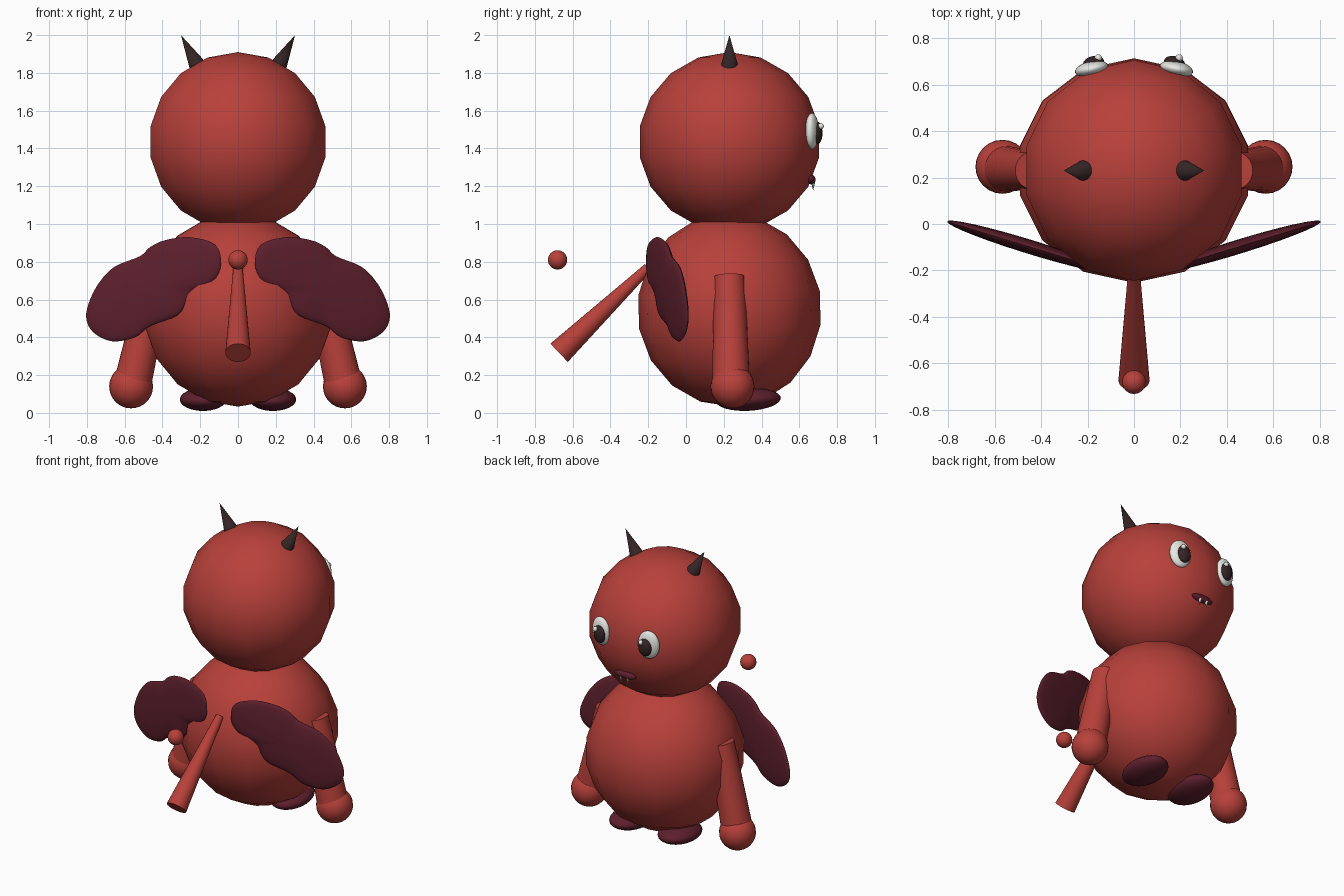
import bpy, bmesh, math
from mathutils import Matrix, Vector

cube = bpy.data.objects.get("Cube")
if cube:
    bpy.data.objects.remove(cube, do_unlink=True)


def material(name, rgb):
    m = bpy.data.materials.new(name)
    m.use_nodes = True
    m.diffuse_color = (*rgb, 1)
    m.node_tree.nodes["Principled BSDF"].inputs["Base Color"].default_value = (*rgb, 1)
    return m


RED = material("red_skin", (0.48, 0.052, 0.043))
MAROON = material("dark_maroon", (0.11, 0.014, 0.026))
DARK = material("dark_brown", (0.036, 0.018, 0.018))
WHITE = material("off_white", (0.8, 0.8, 0.77))


def finish(name, bm, mat):
    """Turn a bmesh into a smooth-shaded object of one colour."""
    bmesh.ops.recalc_face_normals(bm, faces=bm.faces)
    mesh = bpy.data.meshes.new(name)
    bm.to_mesh(mesh)
    bm.free()
    mesh.materials.append(mat)
    ob = bpy.data.objects.new(name, mesh)
    bpy.context.collection.objects.link(ob)
    bpy.ops.object.select_all(action="DESELECT")
    ob.select_set(True)
    bpy.context.view_layer.objects.active = ob
    bpy.ops.object.shade_smooth_by_angle(angle=math.radians(50))
    return ob


def ellipsoid(name, centre, radii, mat, segments=24, rings=16, turn=0, tilt=0):
    bm = bmesh.new()
    bmesh.ops.create_uvsphere(bm, u_segments=segments, v_segments=rings, radius=1)
    rot = Matrix.Rotation(math.radians(turn), 4, "Z") @ Matrix.Rotation(math.radians(tilt), 4, "X")
    bm.transform(Matrix.Translation(centre) @ rot @ Matrix.Diagonal((*radii, 1)))
    return finish(name, bm, mat)


def taper(name, start, end, r_start, r_end, mat, segments=24):
    """Capped cone between two points."""
    start, end = Vector(start), Vector(end)
    axis = end - start
    bm = bmesh.new()
    bmesh.ops.create_cone(bm, cap_ends=True, segments=segments,
                          radius1=r_start, radius2=r_end, depth=axis.length)
    rot = axis.to_track_quat("Z", "Y").to_matrix().to_4x4()
    bm.transform(Matrix.Translation((start + end) / 2) @ rot)
    bmesh.ops.remove_doubles(bm, verts=bm.verts, dist=1e-5)
    return finish(name, bm, mat)


# Wing outline (x, z) on the +x side, clockwise from the top
WING = [(.254, .93), (.387, .914), (.466, .877), (.52, .829), (.65, .776), (.73, .697),
        (.783, .60), (.804, .506), (.767, .427), (.667, .379), (.545, .40), (.466, .458),
        (.32, .517), (.265, .60), (.23, .644), (.13, .70), (.09, .787), (.12, .89)]


def smooth_loop(points, steps=4):
    """Closed Catmull-Rom curve through the points."""
    pts = [Vector(p) for p in points]
    n, out = len(pts), []
    for i in range(n):
        a, b, c, d = (pts[(i + k) % n] for k in (-1, 0, 1, 2))
        for s in range(steps):
            t = s / steps
            out.append((2 * b + (c - a) * t + (2 * a - 5 * b + 4 * c - d) * t ** 2
                        + (3 * b - a - 3 * c + d) * t ** 3) / 2)
    return out


def wing(name, side):
    """Cushion-shaped plate lying in a plane swept away from the body."""
    loop = smooth_loop(WING)
    mid = Vector((.45, .665))
    bm = bmesh.new()

    def ring(angle):
        f, h = math.cos(angle), .032 * math.sin(angle)
        verts = []
        for p in loop:
            q = mid + (p - mid) * f
            verts.append(bm.verts.new((side * q.x, -.235 + .305 * q.x + h, q.y)))
        return verts

    rings = [ring(math.radians(a)) for a in range(-84, 85, 12)]
    n = len(loop)
    for lo, hi in zip(rings, rings[1:]):
        for i in range(n):
            bm.faces.new((lo[i], lo[(i + 1) % n], hi[(i + 1) % n], hi[i]))
    bm.faces.new(rings[0])
    bm.faces.new(rings[-1])
    return finish(name, bm, MAROON)


# Head and body
ellipsoid("head", (0, .23, 1.435), (.482, .482, .475), RED, 14, 9)
ellipsoid("body", (0, .23, .545), (.51, .488, .512), RED, 14, 9, tilt=1.5)

# Tail with its separate ball
taper("tail", (0, -.672, .318), (0, -.2, .77), .067, .025, RED)
ellipsoid("tail_ball", (0, -.68, .81), (.051, .051, .051), RED)

# Mouth
ellipsoid("mouth", (0, .664, 1.235), (.082, .022, .025), MAROON)

# Paired parts
for label, s in (("left", 1), ("right", -1)):
    taper(label + "_horn", (s * .202, .23, 1.816), (s * .302, .23, 2.0), .052, 0, DARK)
    taper(label + "_arm", (s * .555, .238, .17), (s * .43, .23, .72), .099, .083, RED)
    ellipsoid(label + "_hand", (s * .566, .246, .14), (.116, .116, .116), RED)
    ellipsoid(label + "_foot", (s * .185, .33, .071), (.123, .172, .06), MAROON, tilt=3)
    wing(label + "_wing", s)
    ellipsoid(label + "_eye", (s * .182, .667, 1.492), (.073, .034, .095), WHITE, turn=-12 * s)
    ellipsoid(label + "_pupil", (s * .174, .694, 1.482), (.046, .028, .06), DARK, turn=-12 * s)
    # Both glints sit on the same side of their pupils
    ellipsoid(label + "_eye_glint", (s * .174 + .02, .714, 1.518), (.016, .016, .016), WHITE, 16, 10)
    taper(label + "_fang", (s * .026, .673, 1.222), (s * .026, .673, 1.178), .011, 0, WHITE, 12)
